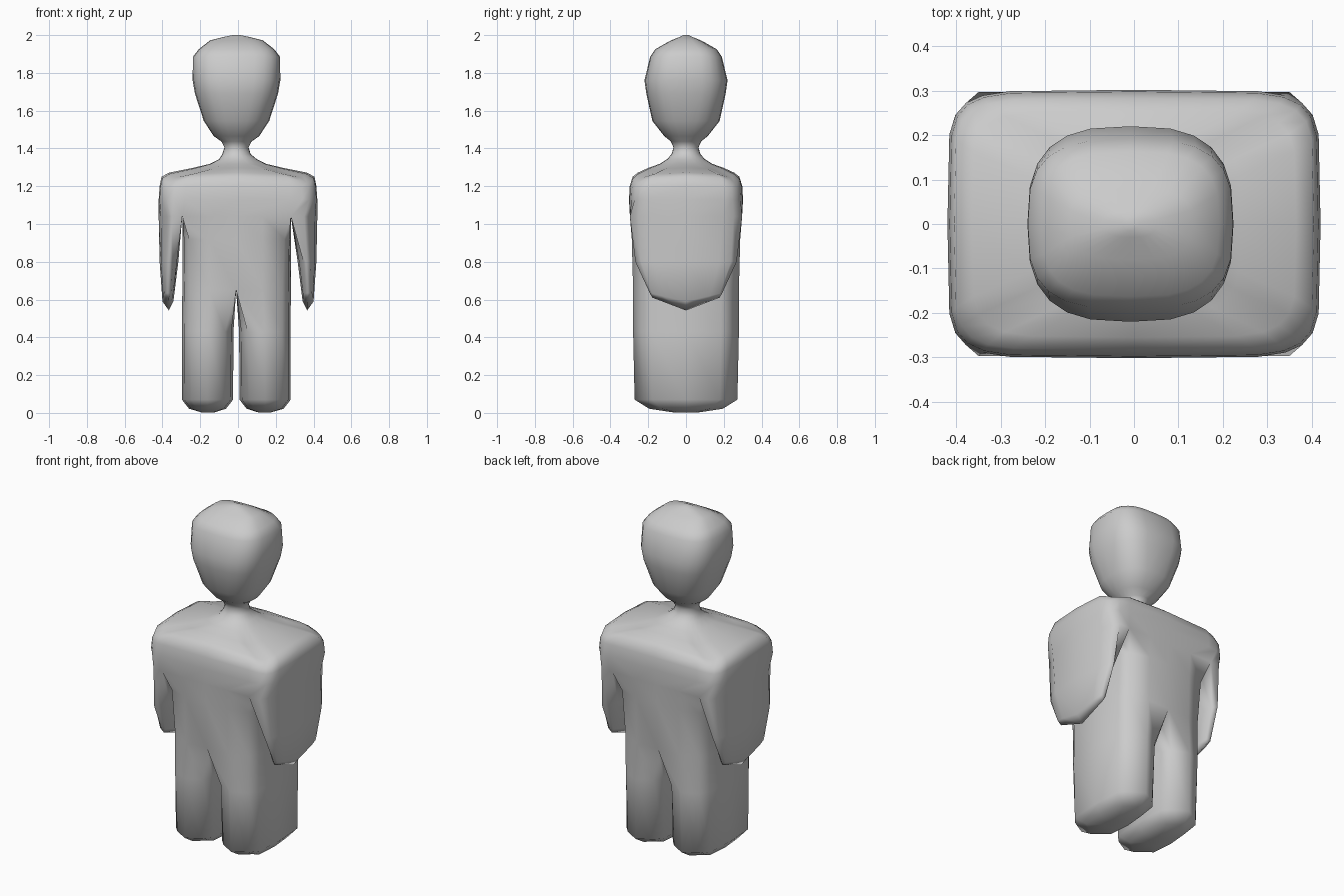
import bpy, bmesh
from math import sin, cos, tau, copysign

cube = bpy.data.objects.get("Cube")
if cube:
    bpy.data.objects.remove(cube, do_unlink=True)

bm = bmesh.new()


def power(v, p):
    return copysign(abs(v) ** p, v) if abs(v) > 1e-6 else 0.0


def round_loop(w, d, z, p, droop=0.0, cx=0.0):
    """Rounded cross-section of 24 points, squarer as p gets smaller; corners droop."""
    angles = [i * tau / 24 for i in range(24)]
    return [(cx + w * power(cos(a), p), d * power(sin(a), p), z - droop * sin(2 * a) ** 2)
            for a in angles]


def box_loop(xs, z, d, left=0.0, right=0.0, sag=0.0):
    """Boxy cross-section over columns xs; left and right chamfer the corners."""
    xl, xr = xs[0], xs[-1]
    back = [(xr - right, d - right)] + [(x, d) for x in xs[-2:0:-1]] + [(xl + left, d - left)]
    side_l, side_r = xl + left / 4, xr - right / 4
    pts = [(xr, 0), (side_r, 0.66 * d)] + back + [(side_l, 0.66 * d), (xl, 0), (side_l, -0.66 * d)]
    pts += [(x, -y) for x, y in reversed(back)] + [(side_r, -0.66 * d)]
    return [(x, y, z - sag * (1 - abs(y) / d)) for x, y in pts]


def loft(loops, cap_end=False):
    rings = [[bm.verts.new(co) for co in loop] for loop in loops]
    for a, b in zip(rings, rings[1:]):
        n = len(a)
        for i in range(n):
            bm.faces.new((a[i], a[(i + 1) % n], b[(i + 1) % n], b[i]))
    if cap_end:
        bm.faces.new(rings[-1])


ARMPIT, CROTCH, CHAMFER = 1.04, 0.65, 0.045
columns = [-0.42, -0.35, -0.295, -0.15, -0.01, 0.13, 0.28, 0.35, 0.42]
waist = columns[2:7]

# Shoulders, then neck and head, in one sweep
shoulders = [
    (0.42, 0.302, 1.13, 0.3, 0), (0.415, 0.298, 1.2, 0.3, 0.01), (0.405, 0.283, 1.25, 0.3, 0.03),
    (0.365, 0.255, 1.272, 0.33, 0.025), (0.24, 0.2, 1.297, 0.45, 0.015),
    (0.15, 0.14, 1.318, 0.65, 0.005), (0.1, 0.1, 1.343, 0.85, 0)]
head = [
    (0.075, 0.076, 1.37, 1), (0.064, 0.066, 1.405, 1),
    (0.08, 0.08, 1.437, 1), (0.12, 0.115, 1.465, 0.85), (0.173, 0.178, 1.545, 0.8),
    (0.22, 0.21, 1.69, 0.7), (0.232, 0.22, 1.76, 0.7), (0.231, 0.19, 1.885, 0.65),
    (0.2, 0.163, 1.925, 0.65), (0.14, 0.08, 1.972, 0.7), (0.06, 0.03, 1.992, 0.8),
    (0.02, 0.015, 2.0, 1)]
loft([box_loop(columns, ARMPIT, 0.297, CHAMFER, CHAMFER)]
     + [round_loop(*ring) for ring in shoulders]
     + [round_loop(*ring, cx=-0.008) for ring in head], True)

# Torso
loft([box_loop(waist, ARMPIT, 0.297),
      box_loop(waist, 0.92, 0.287, 0.035, 0.035),
      box_loop(waist, CROTCH, 0.28, CHAMFER, CHAMFER)])

for s in (-1, 1):
    ends = (CHAMFER, 0) if s < 0 else (0, CHAMFER)

    # Arm: broad flat blade closing to a single curved edge
    arm = [box_loop(columns[:3] if s < 0 else columns[6:], ARMPIT, 0.297, *ends)]
    for inner, outer, z, d, c, sag in ((0.316, 0.415, 0.8, 0.268, 0.03, 0),
                                       (0.342, 0.4, 0.635, 0.192, 0.012, 0.045),
                                       (0.366, 0.366, 0.61, 0.178, 0, 0.068)):
        xs = sorted(s * x for x in (inner, (inner + outer) / 2, outer))
        arm.append(box_loop(xs, z, d, c, c, sag))
    loft(arm)

    # Leg: rounded block with a softened foot
    leg = [box_loop(waist[:3] if s < 0 else waist[2:], CROTCH, 0.28, *ends)]
    for inner, outer, z, d, c in ((0.015, 0.287, 0.43, 0.28, CHAMFER),
                                  (0.017, 0.288, 0.07, 0.272, 0.05),
                                  (0.055, 0.25, 0.022, 0.195, 0.045),
                                  (0.115, 0.185, 0.003, 0.07, 0.015)):
        xs = sorted(s * x - 0.009 for x in (inner, (inner + outer) / 2, outer))
        leg.append(box_loop(xs, z, d, c, c))
    loft(leg, True)

# Weld the parts into one skin
bmesh.ops.remove_doubles(bm, verts=bm.verts[:], dist=0.0005)
bmesh.ops.recalc_face_normals(bm, faces=bm.faces[:])
for f in bm.faces:
    f.smooth = True

mesh = bpy.data.meshes.new("figure_body")
bm.to_mesh(mesh)
bm.free()
body = bpy.data.objects.new("figure_body", mesh)
bpy.context.collection.objects.link(body)

grey = bpy.data.materials.new("plain_grey")
grey.use_nodes = True
colour = (0.6, 0.6, 0.6, 1)
grey.diffuse_color = colour
grey.node_tree.nodes["Principled BSDF"].inputs["Base Color"].default_value = colour
mesh.materials.append(grey)
